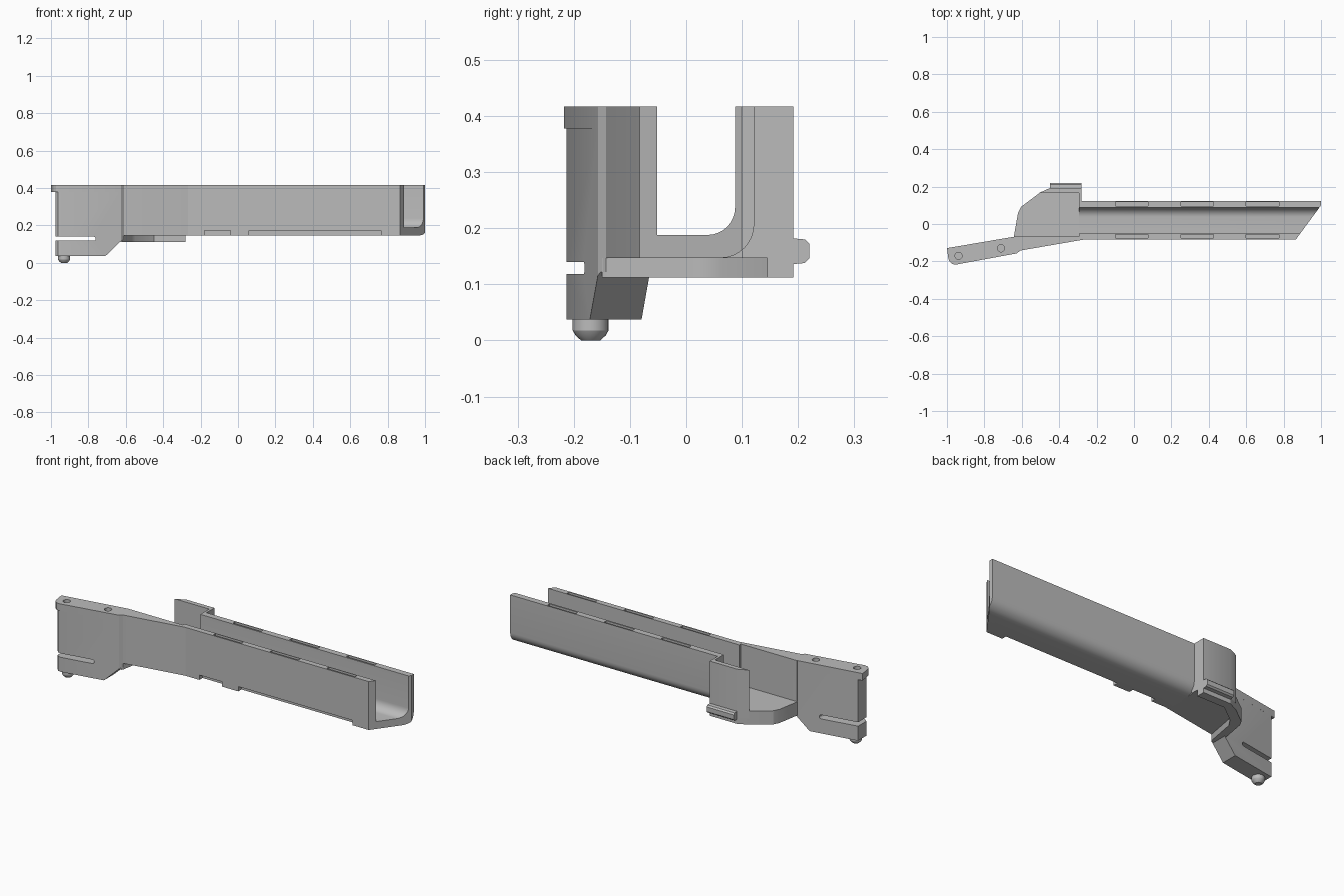
import bpy, bmesh, math
from mathutils import Vector

cube = bpy.data.objects.get("Cube")
if cube:
    bpy.data.objects.remove(cube, do_unlink=True)

TOP, FLOOR, BASE, RIM = 0.417, 0.188, 0.147, 0.112

grey = bpy.data.materials.new("plain grey")
grey.use_nodes = True
grey.diffuse_color = (0.5, 0.5, 0.5, 1)
grey.node_tree.nodes["Principled BSDF"].inputs["Base Color"].default_value = (0.5, 0.5, 0.5, 1)

AXES = {
    "x": lambda a, b, h: (h, a, b),
    "y": lambda a, b, h: (a, h, b),
    "z": lambda a, b, h: (a, b, h),
}
parts = []


def prism(name, points, low, high, axis="z", keep=True):
    """Extrude a flat outline along one axis."""
    bm = bmesh.new()
    place = AXES[axis]
    lower = [bm.verts.new(place(a, b, low)) for a, b in points]
    upper = [bm.verts.new(place(a, b, high)) for a, b in points]
    bm.faces.new(lower)
    bm.faces.new(upper)
    for i in range(len(points)):
        j = (i + 1) % len(points)
        bm.faces.new((lower[i], lower[j], upper[j], upper[i]))
    bmesh.ops.recalc_face_normals(bm, faces=bm.faces)
    mesh = bpy.data.meshes.new(name)
    bm.to_mesh(mesh)
    bm.free()
    mesh.materials.append(grey)
    obj = bpy.data.objects.new(name, mesh)
    bpy.context.collection.objects.link(obj)
    if keep:
        parts.append(obj)
    return obj


def cutter(points, low, high, axis="z"):
    return prism("cutter", points, low, high, axis, keep=False)


def arc(cx, cy, r, start, end, steps=8):
    turns = [math.radians(start + (end - start) * i / steps) for i in range(steps + 1)]
    return [(cx + r * math.cos(t), cy + r * math.sin(t)) for t in turns]


def rect(a0, a1, b0, b1):
    return [(a0, b0), (a1, b0), (a1, b1), (a0, b1)]


def carve(obj, cutters):
    """Subtract each cutter, then bake the result."""
    for c in cutters:
        c.hide_render = True
        mod = obj.modifiers.new("cut", "BOOLEAN")
        mod.operation = "DIFFERENCE"
        mod.solver = "EXACT"
        mod.object = c
    graph = bpy.context.evaluated_depsgraph_get()
    graph.update()
    mesh = bpy.data.meshes.new_from_object(obj.evaluated_get(graph))
    obj.modifiers.clear()
    obj.data = mesh
    for c in cutters:
        bpy.data.objects.remove(c, do_unlink=True)


# Long U-shaped channel with one rounded lower corner
profile = [(-0.083, TOP), (-0.083, BASE)]
profile += arc(0.062, BASE + 0.06, 0.06, -90, 0)
profile += [(0.122, TOP), (0.088, TOP)]
profile += arc(0.038, FLOOR + 0.05, 0.05, 0, -90)
profile += [(-0.052, FLOOR), (-0.052, TOP)]
channel = prism("channel", profile, -0.294, 1.0, "x")

cuts = [cutter([(0.779, -0.2), (1.1, -0.2), (1.1, 0.1), (1.0, 0.1)], 0, 1)]
for x in (-0.10, 0.25, 0.60):  # shallow pockets in both rails
    for y in (-0.076, 0.097):
        cuts.append(cutter(rect(x, x + 0.175, y, y + 0.02), TOP - 0.02, TOP + 0.1))
for x0, x1 in ((-0.18, -0.04), (0.06, 0.765)):  # notches under the front wall
    cuts.append(cutter(rect(x0, x1, -0.2, -0.055), 0, 0.174))
carve(channel, cuts)

# Front wall that flares out towards the arm
prism("flared_wall", [(-0.64, -0.066), (-0.64, -0.145), (-0.615, -0.143),
                      (-0.267, -0.083), (-0.267, -0.066)], BASE, TOP)

# Floor of the wide end, and the curved rim under it
outer = [(-0.642, -0.066), (-0.62, 0.06), (-0.604, 0.092), (-0.508, 0.164), (-0.45, 0.192)]
prism("wide_floor", [(-0.642, -0.14), *outer, (-0.285, 0.192), (-0.285, -0.08), (-0.615, -0.14)],
      BASE, FLOOR)
prism("floor_rim", [(-0.645, -0.15), *outer, (-0.28, 0.192), (-0.28, 0.145), (-0.45, 0.145),
                    (-0.55, 0.07), (-0.58, 0.025), (-0.61, -0.14), (-0.617, -0.15)],
      RIM, BASE)

# Raised back wall stepping out from the channel, with its catch
prism("back_wall", [(-0.28, 0.1), (-0.28, 0.192), (-0.45, 0.192), (-0.508, 0.166),
                    (-0.294, 0.166), (-0.294, 0.1)], BASE, TOP)
prism("catch", [(0.18, 0.135), (0.212, 0.138), (0.22, 0.146),
                (0.22, 0.172), (0.212, 0.18), (0.18, 0.183)], -0.45, -0.28, "x")

# Angled arm: slotted body and overhanging cap
inner_end, outer_end = [(-0.63, -0.066), (-0.61, -0.066)], [(-0.61, -0.143), (-0.626, -0.157)]
body = [(-0.975, -0.125), *inner_end, *outer_end, (-0.945, -0.213), (-0.963, -0.21), (-0.975, -0.197)]
cap = [(-1.0, -0.129), *inner_end, *outer_end, (-0.952, -0.217),
       (-0.972, -0.214), (-0.987, -0.2), (-0.993, -0.18)]
arm = prism("arm", body, 0.037, 0.38)
slot = [(-1.1, 0.118)] + arc(-0.772, 0.129, 0.011, -90, 90) + [(-1.1, 0.14)]
slope = [(-0.708, 0), (-0.708, 0.037), (-0.62, RIM + 0.01), (-0.5, RIM + 0.01), (-0.5, 0)]
carve(arm, [cutter(slot, -0.4, 0.1, "y"), cutter(slope, -0.4, 0.1, "y")])

arm_cap = prism("arm_cap", cap, 0.378, TOP)
carve(arm_cap, [cutter(arc(x, y, 0.019, 0, 345, 23), 0.39, 0.5)
                for x, y in ((-0.938, -0.17), (-0.711, -0.13))])

# Tapered locating pin under the arm
bm = bmesh.new()
rings = []
for radius, z in ((0.032, 0.05), (0.032, 0.018), (0.027, 0.009), (0.017, 0)):
    rings.append([bm.verts.new((x, y, z)) for x, y in arc(-0.93, -0.17, radius, 0, 345, 23)])
for high, low in zip(rings, rings[1:]):
    for i in range(len(high)):
        bm.faces.new((high[i - 1], low[i - 1], low[i], high[i]))
bm.faces.new(rings[0])
bm.faces.new(rings[-1])
bmesh.ops.recalc_face_normals(bm, faces=bm.faces)
mesh = bpy.data.meshes.new("locating_pin")
bm.to_mesh(mesh)
bm.free()
mesh.materials.append(grey)
pin = bpy.data.objects.new("locating_pin", mesh)
bpy.context.collection.objects.link(pin)
parts.append(pin)

# Smooth the rounded corners and keep the edges crisp
bpy.ops.object.select_all(action="DESELECT")
for part in parts:
    part.select_set(True)
bpy.context.view_layer.objects.active = channel
bpy.ops.object.shade_smooth_by_angle(angle=math.radians(25))
